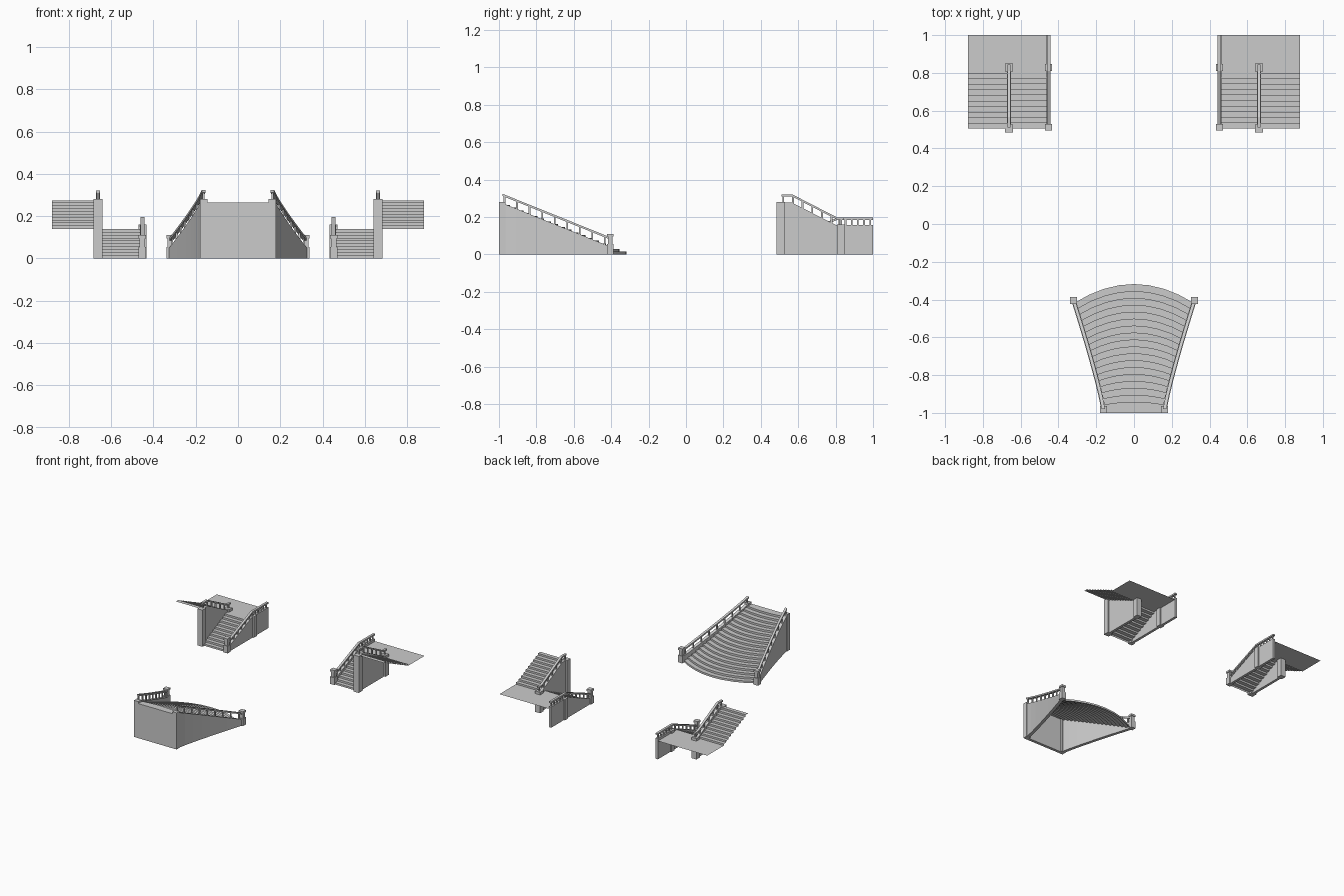
import bpy

cube = bpy.data.objects.get("Cube")
if cube:
    bpy.data.objects.remove(cube, do_unlink=True)


def add_mesh(name, verts, faces):
    mesh = bpy.data.meshes.new(name)
    mesh.from_pydata(verts, [], faces)
    mesh.update()
    obj = bpy.data.objects.new(name, mesh)
    bpy.context.collection.objects.link(obj)
    return obj


def boxes(name, specs):
    """Upright square blocks joined in one object: (x, y, width, z0, z1)."""
    verts, faces = [], []
    for x, y, w, z0, z1 in specs:
        b, h = len(verts), w / 2
        for z in (z0, z1):
            verts += [(x - h, y - h, z), (x + h, y - h, z), (x + h, y + h, z), (x - h, y + h, z)]
        faces += [(b + 3, b + 2, b + 1, b), (b + 4, b + 5, b + 6, b + 7)]
        faces += [(b + i, b + (i + 1) % 4, b + (i + 1) % 4 + 4, b + i + 4) for i in range(4)]
    return add_mesh(name, verts, faces)


def ribbon(name, stations, width):
    """Rectangular band running along y: stations (x, y, z_bottom, z_top)."""
    verts, faces, h = [], [], width / 2
    for x, y, z0, z1 in stations:
        verts += [(x - h, y, z0), (x + h, y, z0), (x + h, y, z1), (x - h, y, z1)]
    for k in range(0, len(verts) - 4, 4):
        faces += [(k + i, k + (i + 1) % 4, k + (i + 1) % 4 + 4, k + i + 4) for i in range(4)]
    n = len(verts)
    faces += [(3, 2, 1, 0), (n - 4, n - 3, n - 2, n - 1)]
    return add_mesh(name, verts, [f[::-1] for f in faces])


def sheet(name, rows):
    """Open surface through equal-length rows of points."""
    n = len(rows[0])
    faces = [(r * n + i, r * n + i + 1, r * n + n + i + 1, r * n + n + i)
             for r in range(len(rows) - 1) for i in range(n - 1)]
    return add_mesh(name, [p for row in rows for p in row], faces)


def interp(path, y):
    """Height of a (y, z) path at y."""
    for (ya, za), (yb, zb) in zip(path, path[1:]):
        if ya <= y <= yb:
            return za + (zb - za) * (y - ya) / (yb - ya)
    return path[-1][1]


def railing(name, x_at, rail, wall, ys):
    """Handrail on a (y, z) path with balusters standing on the wall path."""
    ribbon(name + "_handrail", [(x_at(y), y, z - 0.012, z) for y, z in rail], 0.018)
    boxes(name + "_balusters",
          [(x_at(y), y, 0.009, interp(wall, y) - 0.004, interp(rail, y) - 0.008) for y in ys])


def low_newel(name, x, y):
    boxes(name, [(x, y, 0.036, 0, 0.055), (x, y, 0.026, 0.055, 0.095), (x, y, 0.036, 0.095, 0.11)])


def spaced(a, b, n):
    return [a + (b - a) * i / (n - 1) for i in range(n)]


# Grand flared staircase
TOP, FOOT = -0.98, -0.405


def flare(y):
    t = min(max((y - TOP) / (FOOT - TOP), 0), 1)
    return 0.162 + 0.158 * t ** 1.15


STEPS, RISE = 18, 0.0147
rows = []
for i in range(STEPS + 1):
    t = i / STEPS
    yc, bow = -0.318 - 0.66 * t, 0.1 - 0.088 * t
    half = flare(yc - bow)
    edge = [(u * half, yc - bow * u * u) for u in spaced(1, -1, 9)]
    heights = (i * RISE, min(i + 1, STEPS) * RISE)
    rows += [[(x, y, z) for x, y in edge] for z in heights[:2 if i < STEPS else 1]]
sheet("grand_steps", rows)
ribbon("grand_front_wall", [(0, -1, 0, STEPS * RISE), (0, -0.978, 0, STEPS * RISE)], 0.33)

grand_wall = [(y, 0.274 + (0.042 - 0.274) * (y - TOP) / (FOOT - TOP)) for y in spaced(TOP, FOOT, 9)]
grand_rail = [(y, z + 0.05) for y, z in grand_wall]
for side, s in (("left", 1), ("right", -1)):
    curve = lambda y, s=s: s * flare(y)
    ribbon(f"grand_{side}_wall", [(curve(y), y, 0, z) for y, z in grand_wall], 0.024)
    railing(f"grand_{side}", curve, grand_rail, grand_wall, spaced(-0.97, -0.435, 9))
    boxes(f"grand_{side}_top_post", [(s * 0.162, -0.982, 0.036, 0, 0.28)])
    low_newel(f"grand_{side}_foot_newel", s * 0.32, FOOT)

# Pair of turning staircases
INNER, MID, OUTER = 0.452, 0.662, 0.88
LAND, UPPER = 0.14, 0.275
BACK, TURN, START = 1.0, 0.8, 0.505


def flight(name, xa, xb, ya, yb, za, zb, n=10):
    """Stepped sheet of n risers climbing from (ya, za) to (yb, zb)."""
    profile = []
    for i in range(n):
        y = ya + (yb - ya) * i / n
        profile += [(y, za + (zb - za) * i / n), (y, za + (zb - za) * (i + 1) / n)]
    profile.append((yb, zb))
    lo, hi = sorted((xa, xb))
    if yb < ya:
        lo, hi = hi, lo
    sheet(name, [[(lo, y, z), (hi, y, z)] for y, z in profile])


inner_wall = [(0.5, 0.03), (TURN, 0.158), (BACK, 0.158)]
inner_rail = [(0.5, 0.07), (TURN + 0.01, 0.197), (BACK, 0.197)]
mid_wall = [(0.5, 0.278), (0.565, 0.278), (TURN, 0.158), (0.84, 0.158)]
mid_rail = [(0.51, 0.322), (0.567, 0.322), (0.81, 0.197), (0.845, 0.197)]

for side, s in (("left", 1), ("right", -1)):
    inner = lambda y, s=s: s * INNER
    mid = lambda y, s=s: s * MID
    flight(f"{side}_lower_flight", s * INNER, s * MID, START, TURN, 0, LAND)
    flight(f"{side}_upper_flight", s * MID, s * OUTER, TURN, START, LAND, UPPER)
    lo, hi = sorted((s * INNER, s * OUTER))
    sheet(f"{side}_landing", [[(lo, y, LAND), (hi, y, LAND)] for y in (TURN, BACK)])

    # Walls, posts and railings
    ribbon(f"{side}_inner_wall", [(inner(y), y, 0, z) for y, z in inner_wall], 0.02)
    ribbon(f"{side}_middle_wall", [(mid(y), y, 0, z) for y, z in mid_wall], 0.02)
    low_newel(f"{side}_foot_newel", s * INNER, 0.512)
    boxes(f"{side}_posts", [(s * MID, 0.506, 0.044, 0, 0.28), (s * MID, 0.828, 0.042, 0, 0.16),
                            (s * INNER, 0.828, 0.038, 0, 0.16)])
    railing(f"{side}_inner", inner, inner_rail, inner_wall,
            spaced(0.545, 0.78, 6) + spaced(0.82, 0.985, 6))
    railing(f"{side}_middle", mid, mid_rail, mid_wall, spaced(0.52, 0.83, 7))
